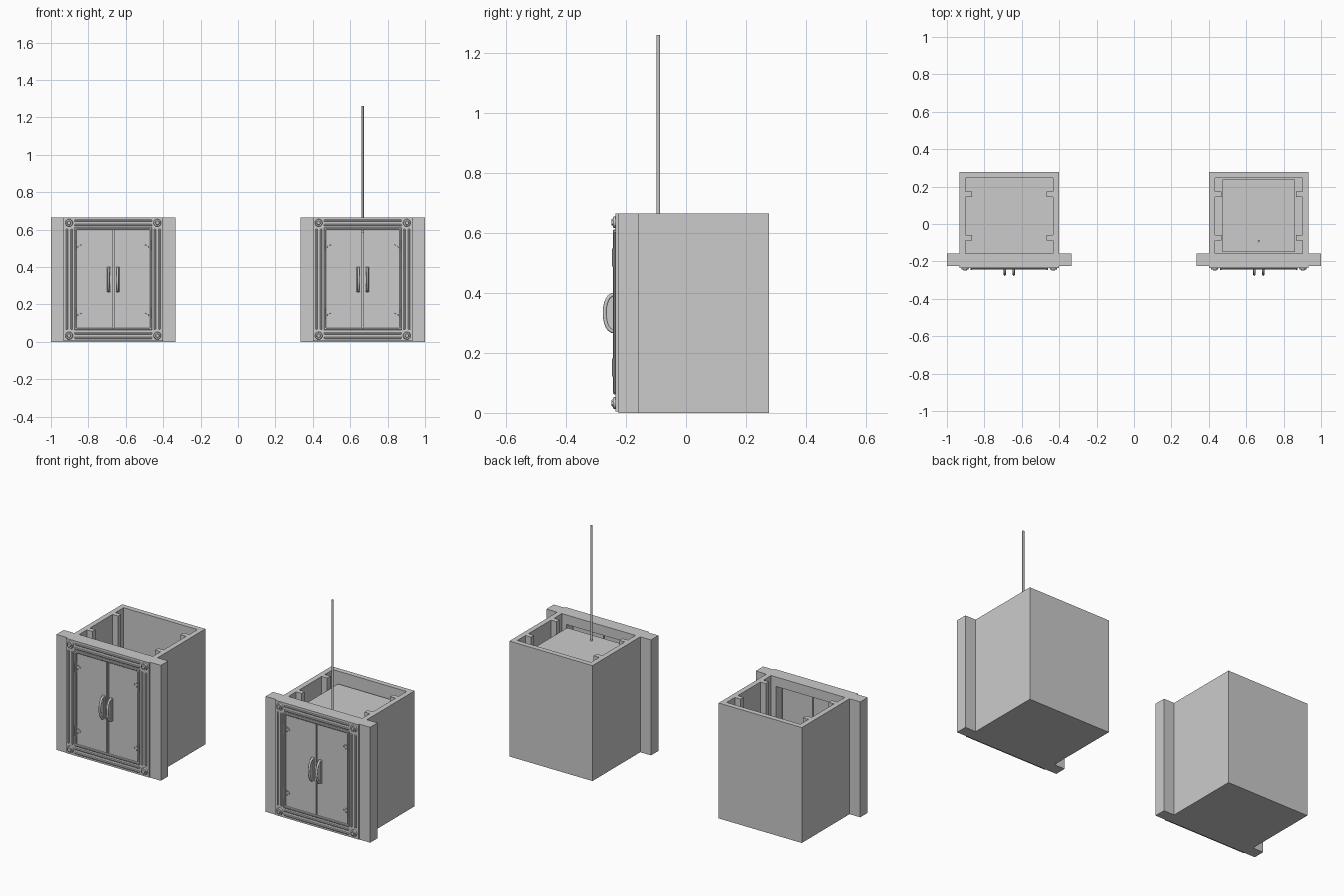
import bpy, bmesh, math
from mathutils import Vector

if "Cube" in bpy.data.objects:
    bpy.data.objects.remove(bpy.data.objects["Cube"])

CX = 0.667          # distance of each shaft from the centre
TOP = 0.665         # shaft height


def finish(name, bm, bevel=0.0, smooth=False):
    bmesh.ops.recalc_face_normals(bm, faces=bm.faces)
    me = bpy.data.meshes.new(name)
    bm.to_mesh(me)
    bm.free()
    ob = bpy.data.objects.new(name, me)
    bpy.context.collection.objects.link(ob)
    if bevel:
        mod = ob.modifiers.new("edge_bevel", 'BEVEL')
        mod.width, mod.segments = bevel, 1
    if smooth:
        bpy.ops.object.select_all(action='DESELECT')
        ob.select_set(True)
        bpy.context.view_layer.objects.active = ob
        bpy.ops.object.shade_smooth_by_angle(angle=math.radians(40))
    return ob


def extrude(name, pts, direction, **kw):
    """Closed profile of 3D points pushed along a direction."""
    bm = bmesh.new()
    f = bm.faces.new([bm.verts.new(p) for p in pts])
    ext = bmesh.ops.extrude_face_region(bm, geom=[f])
    bmesh.ops.translate(bm, vec=Vector(direction),
                        verts=[v for v in ext['geom'] if isinstance(v, bmesh.types.BMVert)])
    return finish(name, bm, **kw)


def box(name, x0, x1, y0, y1, z0, z1, **kw):
    x0, x1 = sorted((x0, x1))
    return extrude(name, [(x0, y0, z0), (x1, y0, z0), (x1, y1, z0), (x0, y1, z0)],
                   (0, 0, z1 - z0), **kw)


def ring(name, cx, outer, inner, y0, y1, **kw):
    """Rectangular frame facing front; outer/inner = (half width, z0, z1)."""
    bm = bmesh.new()
    loops = []
    for (hw, z0, z1), y in ((outer, y0), (inner, y0), (inner, y1), (outer, y1)):
        loops.append([bm.verts.new((cx + sx * hw, y, z))
                      for sx, z in ((-1, z0), (1, z0), (1, z1), (-1, z1))])
    for a in range(4):
        p, q = loops[a], loops[(a + 1) % 4]
        for i in range(4):
            j = (i + 1) % 4
            bm.faces.new((p[i], p[j], q[j], q[i]))
    return finish(name, bm, **kw)


def disc(name, x, y0, y1, z, r0, r1, n):
    """Round or polygonal stud pointing to the front."""
    bm = bmesh.new()
    bmesh.ops.create_cone(bm, cap_ends=True, segments=n, radius1=r0, radius2=r1, depth=y0 - y1)
    for v in bm.verts:
        v.co = (x + v.co.x, (y0 + y1) / 2 - v.co.z, z + v.co.y)
    return finish(name, bm, smooth=n > 8)


def post(name, x, y, z0, z1, r, n):
    bm = bmesh.new()
    bmesh.ops.create_cone(bm, cap_ends=True, segments=n, radius1=r, radius2=r, depth=z1 - z0)
    bmesh.ops.translate(bm, verts=bm.verts, vec=(x, y, (z0 + z1) / 2))
    return finish(name, bm, smooth=True)


def handle(x):
    # bowed grip: thin web with a rounded bar along its outer edge
    arc = []
    for i in range(13):
        t = math.pi * i / 12
        arc.append((-0.234 - 0.037 * math.sin(t) ** 0.75 if 0 < i < 12 else -0.234,
                    0.333 - 0.062 * math.cos(t)))
    extrude("handle_web", [(x - 0.003, y, z) for y, z in arc], (0.006, 0, 0))
    cu = bpy.data.curves.new("handle_grip", 'CURVE')
    cu.dimensions = '3D'
    cu.bevel_depth, cu.bevel_resolution, cu.use_fill_caps = 0.0065, 2, True
    sp = cu.splines.new('POLY')
    sp.points.add(len(arc) - 1)
    for p, (y, z) in zip(sp.points, arc):
        p.co = (x, y, z, 1)
    bpy.context.collection.objects.link(bpy.data.objects.new("handle_grip", cu))
    box("handle_plate", x - 0.010, x + 0.010, -0.240, -0.233, 0.266, 0.400, bevel=0.002)


def shaft(cx):
    # U-shaped walls with four guide rails
    half = [(0.265, -0.158), (0.235, -0.158), (0.235, -0.088), (0.2, -0.088), (0.2, -0.06),
            (0.235, -0.06), (0.235, 0.145), (0.2, 0.145), (0.2, 0.173), (0.235, 0.173),
            (0.235, 0.247)]
    prof = [(0.265, 0.277)] + half + [(-x, y) for x, y in reversed(half)] + [(-0.265, 0.277)]
    extrude("shaft_walls", [(cx + x, y, 0) for x, y in prof], (0, 0, TOP))
    box("shaft_floor", cx - 0.236, cx + 0.236, -0.158, 0.248, 0, 0.02)

    # front wall with door opening, surround and mouldings
    hole = (0.205, 0.066, 0.61)
    ring("front_wall", cx, (0.333, 0, TOP), hole, -0.225, -0.158)
    ring("door_surround", cx, (0.265, 0.004, TOP), hole, -0.235, -0.225)
    ring("door_trim", cx, (0.208, 0.062, 0.612), (0.196, 0.074, 0.600), -0.243, -0.215,
         bevel=0.003)
    for s in (-1, 1):
        for a, b in ((0.217, 0.228), (0.242, 0.253)):
            box("side_moulding", cx + s * a, cx + s * b, -0.241, -0.234, 0.066, 0.604, bevel=0.003)
    for zc in (0.033, 0.636):
        for dz in (-0.012, 0.012):
            box("cross_moulding", cx - 0.208, cx + 0.208, -0.241, -0.234,
                zc + dz - 0.005, zc + dz + 0.005, bevel=0.003)
        for s in (-1, 1):
            disc("corner_boss", cx + s * 0.236, -0.234, -0.243, zc, 0.021, 0.018, 16)
            disc("corner_bolt", cx + s * 0.236, -0.243, -0.249, zc, 0.012, 0.010, 6)

    # double doors with hinges and handles
    for s in (-1, 1):
        box("door", cx + s * 0.003, cx + s * 0.197, -0.235, -0.205, 0.073, 0.601)
        box("door_edge_strip", cx + s * 0.003, cx + s * 0.009, -0.238, -0.234, 0.075, 0.599)
        for zc in (0.152, 0.518):
            post("hinge_pin", cx + s * 0.202, -0.242, zc - 0.03, zc + 0.03, 0.005, 8)
            for dx, dz in ((0.188, 0.010), (0.188, -0.010), (0.174, 0)):
                disc("hinge_screw", cx + s * dx, -0.234, -0.241, zc + dz, 0.004, 0.003, 8)
            extrude("hinge_leaf", [(cx + s * 0.198, -0.234, zc - 0.018),
                                   (cx + s * 0.168, -0.234, zc - 0.004),
                                   (cx + s * 0.168, -0.234, zc + 0.004),
                                   (cx + s * 0.198, -0.234, zc + 0.018)], (0, -0.003, 0))
        handle(cx + s * 0.024)


for cx in (-CX, CX):
    shaft(cx)

# lift car, open towards the doors, hung on its cable
x0, x1, y0, y1, z0, z1 = CX - 0.195, CX + 0.195, -0.15, 0.237, 0.05, 0.597
t = 0.015
box("car_roof", x0, x1, y0, y1, z1 - t, z1)
box("car_floor", x0, x1, y0, y1, z0, z0 + t)
box("car_back", x0, x1, y1 - t, y1, z0 + t, z1 - t)
for a in (x0, x1 - t):
    box("car_side", a, a + t, y0, y1 - t, z0 + t, z1 - t)
post("lift_cable", CX, -0.092, z1 - 0.005, 1.26, 0.006, 12)
